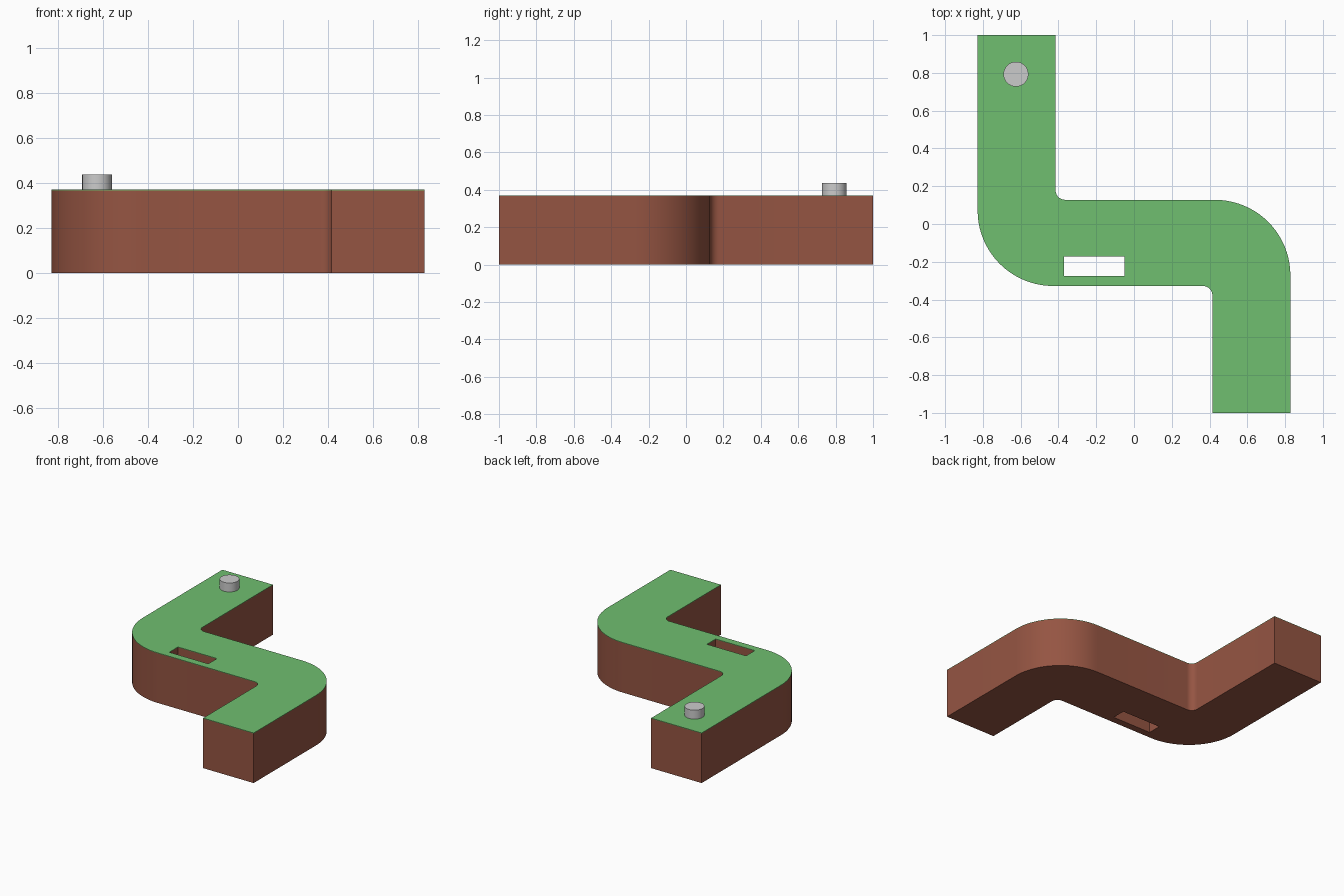
import bpy, bmesh
from math import cos, sin, radians

if "Cube" in bpy.data.objects:
    bpy.data.objects.remove(bpy.data.objects["Cube"])


def material(name, rgb):
    m = bpy.data.materials.new(name)
    m.diffuse_color = (*rgb, 1)
    m.use_nodes = True
    m.node_tree.nodes["Principled BSDF"].inputs["Base Color"].default_value = m.diffuse_color
    return m


def arc(cx, cy, r, start, end, n):
    steps = [radians(start + (end - start) * i / n) for i in range(n + 1)]
    return [(cx + r * cos(a), cy + r * sin(a)) for a in steps]


def smooth(ob):
    bpy.ops.object.select_all(action='DESELECT')
    ob.select_set(True)
    bpy.context.view_layer.objects.active = ob
    bpy.ops.object.shade_smooth_by_angle(angle=radians(30))


def slab(name, loops, z0, z1, mat):
    """Fill the outline (with hole loops) and extrude it from z0 to z1."""
    bm = bmesh.new()
    edges = []
    for loop in loops:
        vs = [bm.verts.new((x, y, z0)) for x, y in loop]
        edges += [bm.edges.new((vs[i - 1], vs[i])) for i in range(len(vs))]
    bmesh.ops.triangle_fill(bm, edges=edges, use_beauty=True, normal=(0, 0, 1))
    res = bmesh.ops.extrude_face_region(bm, geom=bm.faces[:], use_keep_orig=True)
    top = [v for v in res["geom"] if isinstance(v, bmesh.types.BMVert)]
    bmesh.ops.translate(bm, verts=top, vec=(0, 0, z1 - z0))
    bmesh.ops.recalc_face_normals(bm, faces=bm.faces[:])
    me = bpy.data.meshes.new(name)
    bm.to_mesh(me)
    bm.free()
    me.materials.append(mat)
    ob = bpy.data.objects.new(name, me)
    bpy.context.collection.objects.link(ob)
    smooth(ob)
    return ob


W, IN, LOW, HIGH = 0.828, 0.415, -0.328, 0.128   # outer x, inner x, crossbar y range
R, F = 0.4, 0.05                                 # outer and inner bend radii

# S-bend outline, counter-clockwise, and the slot
outline = (
    [(-IN, 1), (-W, 1)]
    + arc(-W + R, LOW + R, R, 180, 270, 20)
    + arc(IN - F, LOW - F, F, 90, 0, 8)
    + [(IN, -1), (W, -1)]
    + arc(W - R, HIGH - R, R, 0, 90, 20)
    + arc(-IN + F, HIGH + F, F, 270, 180, 8)
)
slot = [(-0.37, -0.275), (-0.05, -0.275), (-0.05, -0.173), (-0.37, -0.173)]

# Brown base and thin green surface
slab("base", [outline, slot], 0, 0.366, material("brown", (0.30, 0.09, 0.055)))
slab("green_surface", [outline, slot], 0.366, 0.37, material("green", (0.16, 0.52, 0.16)))

# Grey peg
bpy.ops.mesh.primitive_cylinder_add(vertices=32, radius=0.066, depth=0.068,
                                    location=(-0.625, 0.793, 0.402))
peg = bpy.context.object
peg.name = "peg"
smooth(peg)
